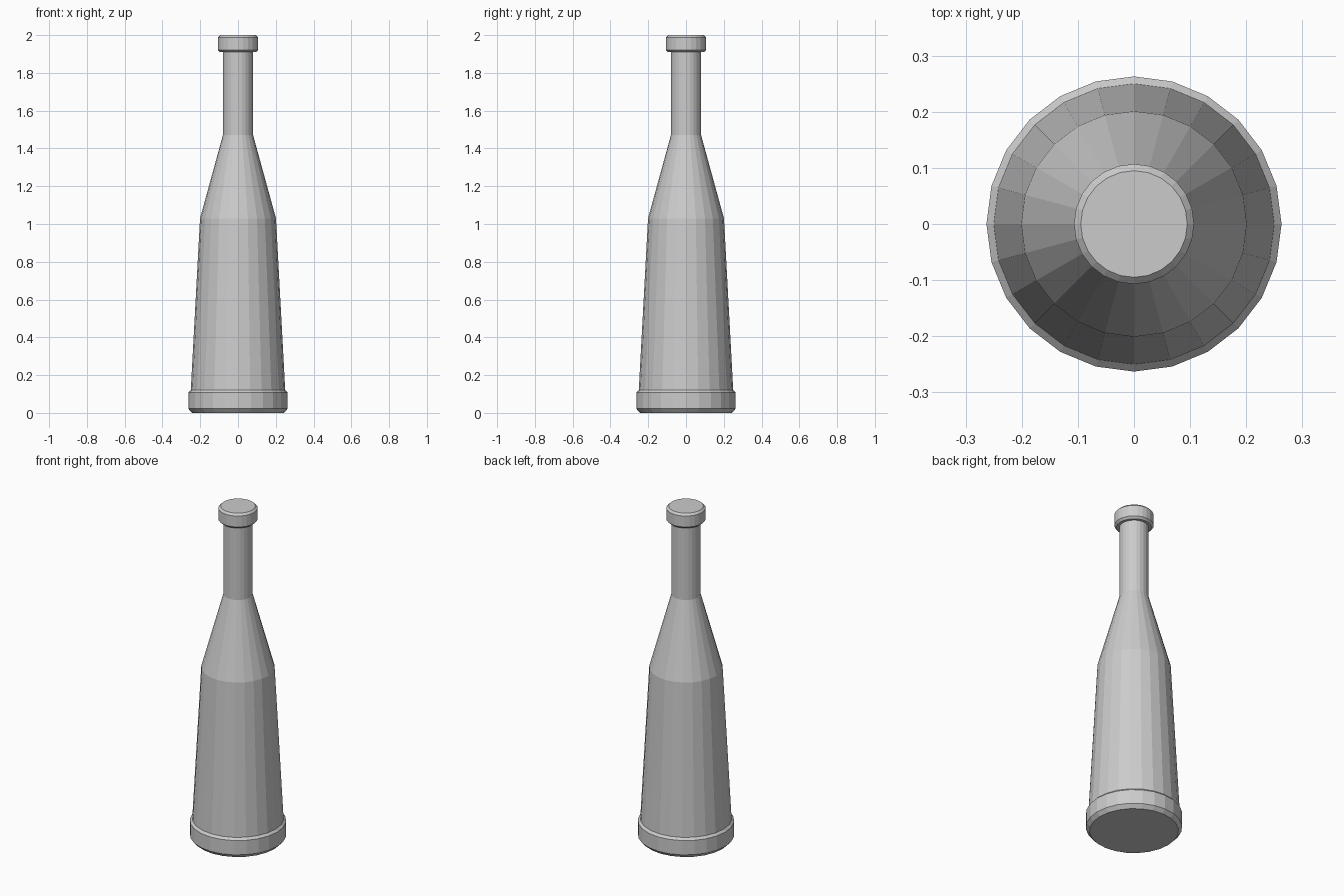
import bpy, bmesh
from math import cos, sin, tau

if "Cube" in bpy.data.objects:
    bpy.data.objects.remove(bpy.data.objects["Cube"])

SIDES = 24

def lathe(name, profile):
    """Revolve (radius, z) points around z and cap both ends."""
    bm = bmesh.new()
    rings = [[bm.verts.new((r * cos(tau * i / SIDES), r * sin(tau * i / SIDES), z))
              for i in range(SIDES)] for r, z in profile]
    for low, high in zip(rings, rings[1:]):
        for i in range(SIDES):
            j = (i + 1) % SIDES
            bm.faces.new((low[i], low[j], high[j], high[i]))
    bm.faces.new(rings[0][::-1])
    bm.faces.new(rings[-1])
    mesh = bpy.data.meshes.new(name)
    bm.to_mesh(mesh)
    bm.free()
    obj = bpy.data.objects.new(name, mesh)
    bpy.context.collection.objects.link(obj)
    return obj

# Base band with chamfered edges
base = [(0.243, 0.0), (0.263, 0.022), (0.263, 0.108), (0.25, 0.121)]
# Tapered body, sloping shoulder and straight neck
body = [(0.201, 1.03), (0.08, 1.47), (0.08, 1.91)]
# Chamfered lip around the closed mouth
lip = [(0.095, 1.91), (0.107, 1.922), (0.107, 1.988), (0.095, 2.0)]

lathe("bottle", base + body + lip)
